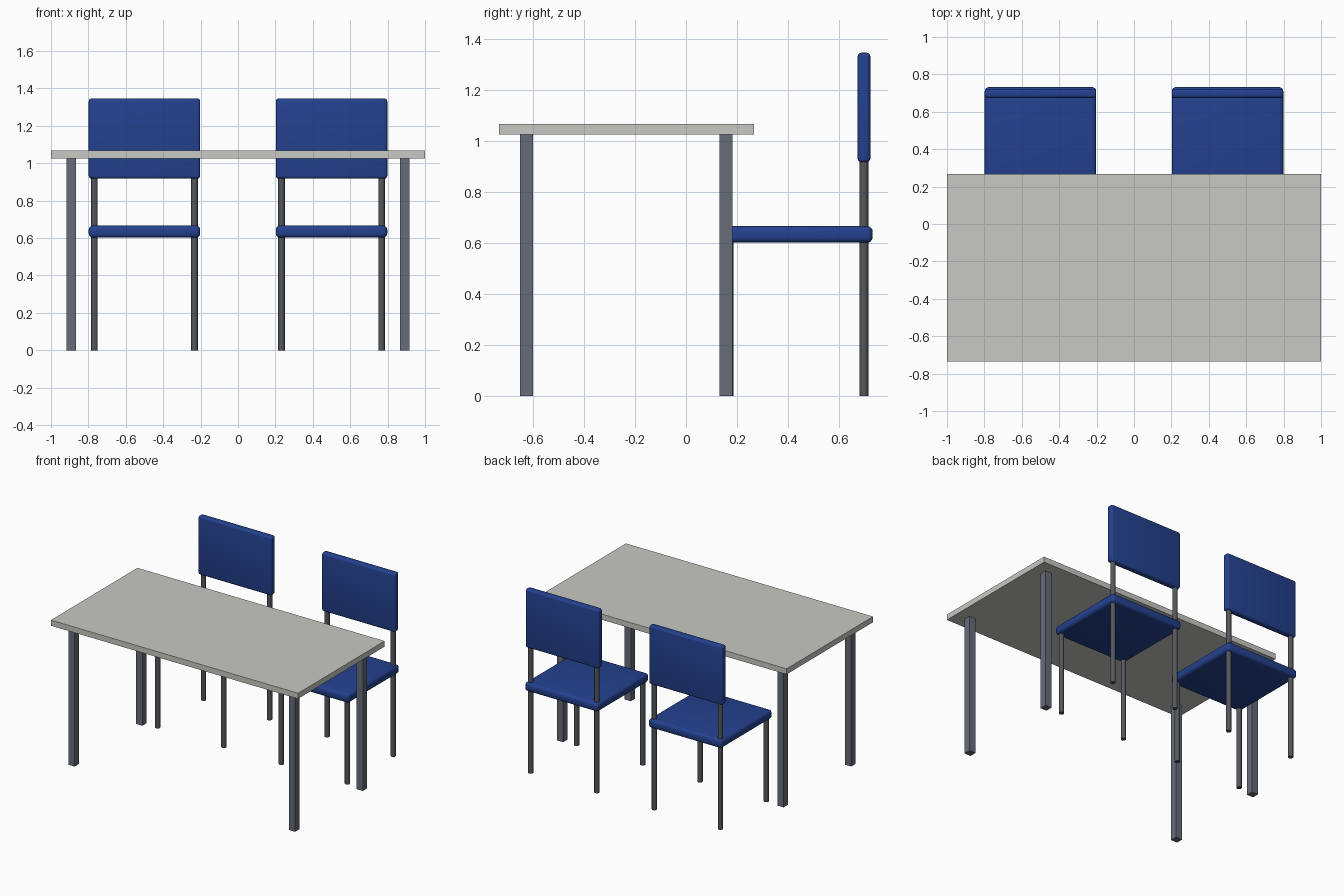
import bpy
import math

default = bpy.data.objects.get("Cube")
if default:
    bpy.data.objects.remove(default, do_unlink=True)


def material(name, rgb):
    mat = bpy.data.materials.new(name)
    mat.use_nodes = True
    color = (*rgb, 1.0)
    mat.diffuse_color = color
    mat.node_tree.nodes["Principled BSDF"].inputs["Base Color"].default_value = color
    return mat


TOP = material("pale grey", (0.58, 0.58, 0.55))
STEEL = material("slate grey", (0.135, 0.15, 0.19))
TUBE = material("dark grey", (0.09, 0.095, 0.11))
BLUE = material("blue", (0.017, 0.053, 0.275))


def box(name, center, size, mat, bevel=0.0):
    bpy.ops.mesh.primitive_cube_add(size=1, location=center)
    obj = bpy.context.object
    obj.name = name
    obj.scale = size
    bpy.ops.object.transform_apply(location=False, rotation=False, scale=True)
    obj.data.materials.append(mat)
    if bevel:
        mod = obj.modifiers.new("rounded edges", "BEVEL")
        mod.width = bevel
        mod.segments = 4
        bpy.ops.object.modifier_apply(modifier=mod.name)
        bpy.ops.object.shade_smooth_by_angle(angle=math.radians(35))
    return obj


def tube(name, x, y, height):
    bpy.ops.mesh.primitive_cylinder_add(vertices=12, radius=0.0175, depth=height,
                                        location=(x, y, height / 2))
    obj = bpy.context.object
    obj.name = name
    obj.data.materials.append(TUBE)
    bpy.ops.object.shade_smooth_by_angle(angle=math.radians(35))


# Table: slab top on four square legs
TABLE_Y = -0.234
box("table_top", (0, TABLE_Y, 1.047), (2.0, 1.0, 0.041), TOP)
for side, sx in (("right", -1), ("left", 1)):
    for end, sy in (("front", -1), ("back", 1)):
        box(f"table_leg_{end}_{side}", (sx * 0.892, TABLE_Y + sy * 0.391, 0.515),
            (0.051, 0.051, 1.03), STEEL)

# Chairs: padded seat and backrest on round tubes
SEAT_Y = 0.434
for chair, cx in (("right", -0.5), ("left", 0.5)):
    box(f"{chair}_chair_seat", (cx, SEAT_Y, 0.634), (0.596, 0.596, 0.065), BLUE, 0.022)
    box(f"{chair}_chair_backrest", (cx, 0.698, 1.132), (0.596, 0.05, 0.43), BLUE, 0.016)
    for side, sx in (("right", -1), ("left", 1)):
        x = cx + sx * 0.2675
        tube(f"{chair}_chair_front_leg_{side}", x, SEAT_Y - 0.266, 0.63)
        tube(f"{chair}_chair_back_post_{side}", x, SEAT_Y + 0.264, 1.0)
